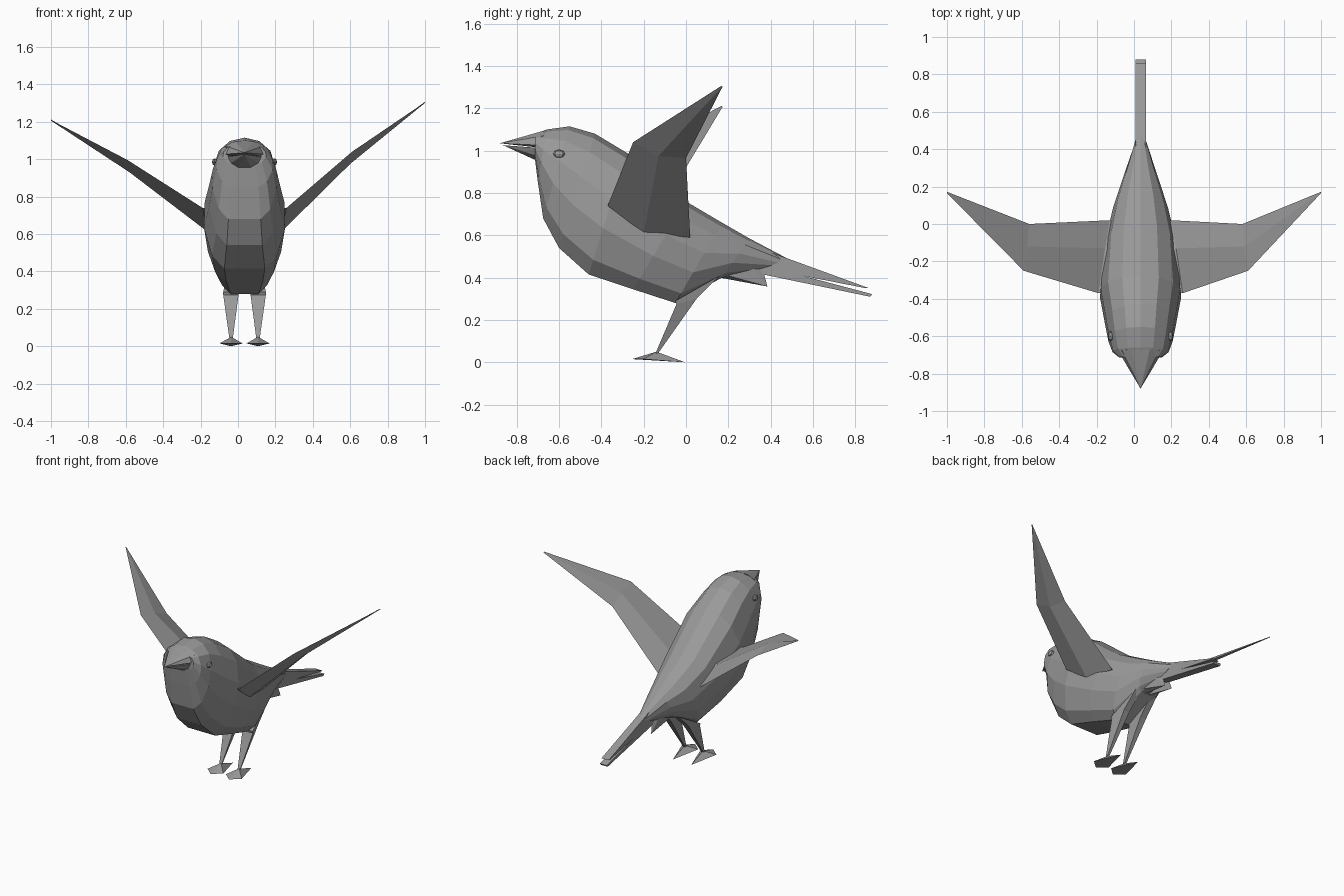
import bpy, bmesh
from mathutils import Vector

if "Cube" in bpy.data.objects:
    bpy.data.objects.remove(bpy.data.objects["Cube"])

CX = 0.035  # the body sits slightly off centre because the wings differ

grey = bpy.data.materials.new("dark_grey")
grey.diffuse_color = (0.32, 0.32, 0.32, 1)
grey.use_nodes = True
grey.node_tree.nodes["Principled BSDF"].inputs["Base Color"].default_value = grey.diffuse_color


def finish(name, bm):
    me = bpy.data.meshes.new(name)
    bm.to_mesh(me)
    bm.free()
    me.materials.append(grey)
    ob = bpy.data.objects.new(name, me)
    bpy.context.collection.objects.link(ob)
    return ob


def build(name, verts, faces=None):
    """Flat-shaded object; without faces the convex hull is used."""
    bm = bmesh.new()
    vs = [bm.verts.new(v) for v in verts]
    if faces is None:
        hull = bmesh.ops.convex_hull(bm, input=vs)
        loose = {g for g in hull["geom_interior"] + hull["geom_unused"]
                 if isinstance(g, bmesh.types.BMVert)}
        bmesh.ops.delete(bm, geom=list(loose), context='VERTS')
    else:
        for f in faces:
            bm.faces.new([vs[i] for i in f])
        bmesh.ops.remove_doubles(bm, verts=bm.verts, dist=0.0005)
    bmesh.ops.recalc_face_normals(bm, faces=bm.faces)
    return finish(name, bm)


def loft(name, rings):
    n = len(rings[0])
    verts = [p for r in rings for p in r]
    faces = [(k * n + i, k * n + (i + 1) % n, (k + 1) * n + (i + 1) % n, (k + 1) * n + i)
             for k in range(len(rings) - 1) for i in range(n)]
    faces += [tuple(range(n)), tuple((len(rings) - 1) * n + i for i in range(n))]
    return build(name, verts, faces)


# body: slanted sections (top y, top z, bottom y, bottom z, half width)
stations = [
    (-0.71, 1.08, -0.715, 0.97, 0.115),
    (-0.66, 1.10, -0.70, 0.85, 0.15),
    (-0.55, 1.115, -0.675, 0.68, 0.172),
    (-0.43, 1.08, -0.60, 0.54, 0.19),
    (-0.28, 0.99, -0.46, 0.415, 0.217),
    (0.00, 0.76, -0.25, 0.345, 0.195),
    (0.17, 0.66, -0.05, 0.28, 0.15),
    (0.30, 0.585, 0.17, 0.40, 0.095),
    (0.48, 0.49, 0.36, 0.44, 0.03),
]
half = [(0, 0.5), (0.12, 0.8), (0.38, 1), (0.62, 0.98), (0.84, 0.8), (0.96, 0.45), (1, 0)]
outline = half + [(t, -w) for t, w in reversed(half[:-1])]
loft("body", [[(CX + w * hw, by + (ty - by) * t, bz + (tz - bz) * t) for t, w in outline]
              for ty, tz, by, bz, hw in stations])

# beak halves
build("upper_beak", [(CX, -0.88, 1.035)] +
      [(CX + s * x, y, z) for s in (-1, 1)
       for x, y, z in ((0.05, -0.67, 1.095), (0.10, -0.675, 1.07), (0.125, -0.67, 1.025), (0.10, -0.67, 1.012))])
build("lower_beak", [(CX, -0.865, 1.026)] +
      [(CX + s * x, y, z) for s in (-1, 1)
       for x, y, z in ((0.11, -0.68, 1.012), (0.08, -0.70, 0.975), (0.035, -0.71, 0.955))])

# tail: two stacked narrow blades
for name, pts in (("upper_tail", ((0.40, 0.52), (0.47, 0.49), (0.86, 0.352), (0.84, 0.352), (0.34, 0.45))),
                  ("lower_tail", ((0.32, 0.47), (0.50, 0.42), (0.88, 0.322), (0.87, 0.31), (0.34, 0.42)))):
    build(name, [(CX + s * 0.028, y, z) for y, z in pts for s in (-1, 1)])

# wings: sections run leading edge, underside, trailing edge, top
for side, name, tip_z, mid_z, mid_x in ((-1, "left_wing", 1.21, -0.045, 0.625),
                                        (1, "right_wing", 1.305, 0.0, 0.575)):
    tip_x = side * 1.0
    root = [(0.225, -0.37, 0.74), (0.195, -0.20, 0.61), (0.165, 0.02, 0.59), (0.19, -0.13, 0.70)]
    inner = [(0.08, y * 0.8 - 0.04, z) for x, y, z in root]
    mid = [(mid_x, -0.25, 1.04), (mid_x - 0.01, -0.13, 0.975),
           (mid_x - 0.03, 0.0, 0.965), (mid_x - 0.02, -0.12, 1.01)]
    rings = [[(CX + side * x, y, z) for x, y, z in r] for r in (inner, root)]
    rings.append([(CX + side * x, y, z + mid_z) for x, y, z in mid])
    rings.append([(tip_x, 0.165, tip_z), (tip_x - side * 0.003, 0.168, tip_z - 0.006),
                  (tip_x, 0.172, tip_z - 0.004), (tip_x, 0.17, tip_z + 0.002)])
    loft(name, rings)

for side, label in ((-1, "left"), (1, "right")):
    def place(pts, c):
        return [(CX + side * (c + x), y, z) for x, y, z in pts]

    # leg tapering to the ankle
    top = [(-0.04, -0.05, 0.29), (0.042, -0.05, 0.29), (0.015, 0.16, 0.41), (-0.03, 0.16, 0.41)]
    knee = [(-0.04, -0.045, 0.275), (0.042, -0.045, 0.275), (0.02, 0.05, 0.30), (-0.025, 0.05, 0.30)]
    ankle = [(-0.009, -0.145, 0.04), (0.009, -0.145, 0.04), (0.007, -0.13, 0.045), (-0.007, -0.13, 0.045)]
    loft(label + "_leg", [place(r, 0.072) for r in (top, knee, ankle)])

    # flat wedge foot
    build(label + "_foot", place([(0, -0.14, 0.05), (0, -0.255, 0.015), (-0.062, -0.20, 0.015),
                                  (0.062, -0.20, 0.015), (0, -0.005, 0.0), (0, -0.19, 0.012)], 0.072))

    # feathers under the tail base
    build(label + "_undertail_feather", place([(0.025, 0.16, 0.42), (-0.02, 0.16, 0.40), (0.0, 0.385, 0.358),
                                               (-0.01, 0.36, 0.45), (0.015, 0.30, 0.47)], 0.03))

    # small faceted eye set into the head
    bm = bmesh.new()
    bmesh.ops.create_uvsphere(bm, u_segments=8, v_segments=4, radius=0.02)
    for v in bm.verts:
        v.co = Vector((v.co.x * 0.7 + CX + side * 0.16, v.co.y * 1.4 - 0.60, v.co.z + 0.985))
    finish(label + "_eye", bm)
